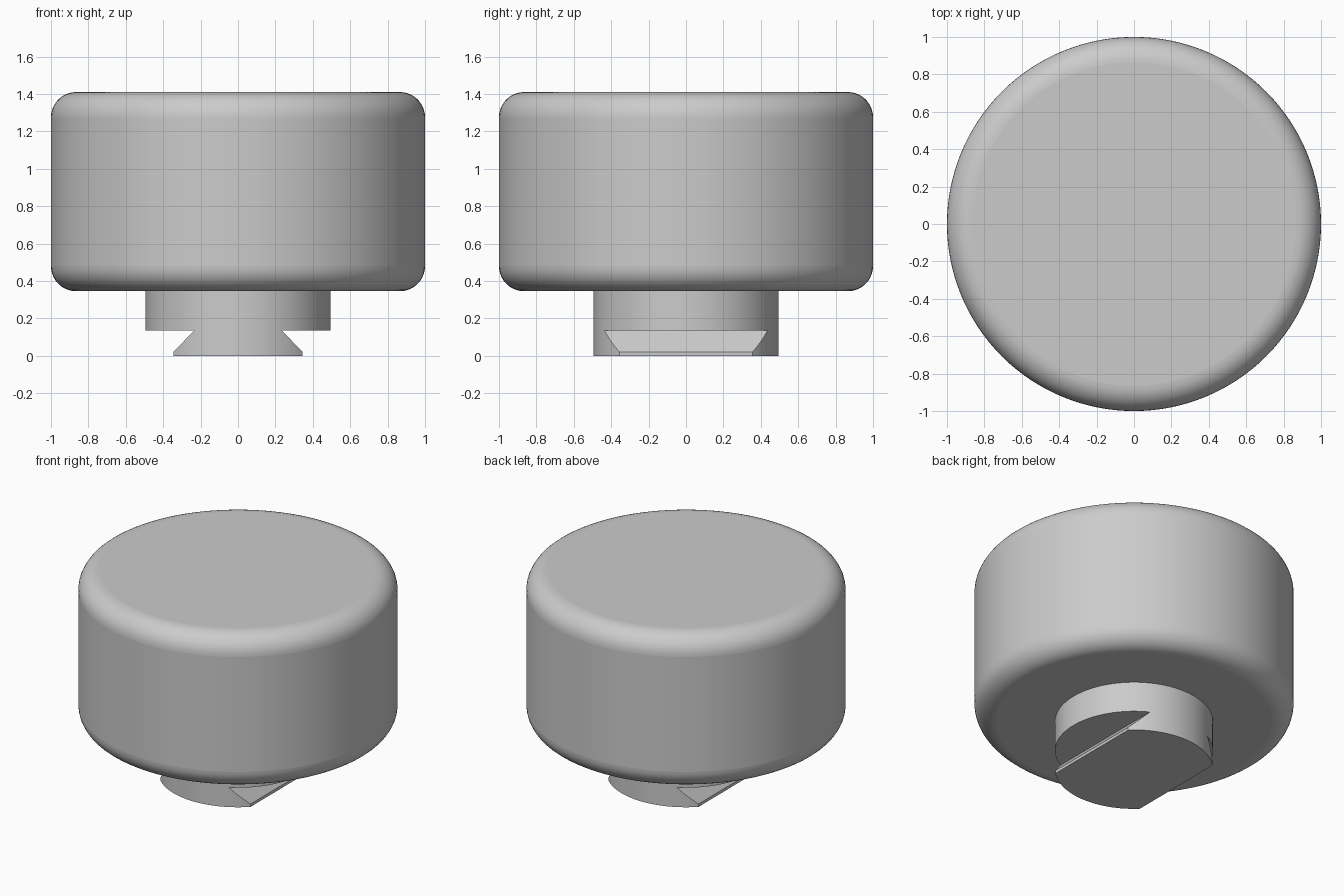
import bpy
import bmesh
import math

if "Cube" in bpy.data.objects:
    bpy.data.objects.remove(bpy.data.objects["Cube"], do_unlink=True)

GREY = (0.6, 0.6, 0.6, 1)
SIDES = 128
grey = bpy.data.materials.new("plain grey")
grey.use_nodes = True
grey.diffuse_color = GREY
grey.node_tree.nodes["Principled BSDF"].inputs["Base Color"].default_value = GREY


def add_object(name, bm):
    bmesh.ops.recalc_face_normals(bm, faces=bm.faces)
    mesh = bpy.data.meshes.new(name)
    bm.to_mesh(mesh)
    bm.free()
    mesh.materials.append(grey)
    obj = bpy.data.objects.new(name, mesh)
    bpy.context.collection.objects.link(obj)
    return obj


def cylinder(name, radius, bottom, top):
    bm = bmesh.new()
    bmesh.ops.create_cone(bm, cap_ends=True, segments=SIDES, radius1=radius,
                          radius2=radius, depth=top - bottom)
    bmesh.ops.translate(bm, verts=bm.verts, vec=(0, 0, (bottom + top) / 2))
    return add_object(name, bm)


def prism(name, profile, half_length):
    # Extrude an x-z outline along y
    bm = bmesh.new()
    face = bm.faces.new([bm.verts.new((x, -half_length, z)) for x, z in profile])
    ext = bmesh.ops.extrude_face_region(bm, geom=[face])
    verts = [v for v in ext["geom"] if isinstance(v, bmesh.types.BMVert)]
    bmesh.ops.translate(bm, verts=verts, vec=(0, 2 * half_length, 0))
    return add_object(name, bm)


def smooth(obj):
    bpy.ops.object.select_all(action="DESELECT")
    obj.select_set(True)
    bpy.context.view_layer.objects.active = obj
    bpy.ops.object.shade_smooth_by_angle(angle=math.radians(30))


# Round body with filleted rims
body = cylinder("knob_body", 1, 0.345, 1.41)
bevel = body.modifiers.new("rim fillet", "BEVEL")
bevel.width = 0.135
bevel.segments = 10
bevel.limit_method = "ANGLE"
bevel.angle_limit = math.radians(40)
smooth(body)

# Stem with a dovetail foot, cut from both sides
stem = cylinder("dovetail_stem", 0.495, 0, 0.36)
smooth(stem)
groove = [(0.235, 0.135), (0.345, 0.02), (0.345, -0.1), (0.7, -0.1), (0.7, 0.135)]
for side, label in ((1, "left"), (-1, "right")):
    cutter = prism(label + "_groove_cutter", [(side * x, z) for x, z in groove], 0.7)
    cutter.hide_render = True
    cutter.hide_set(True)
    cut = stem.modifiers.new(label + " groove", "BOOLEAN")
    cut.operation = "DIFFERENCE"
    cut.solver = "EXACT"
    cut.object = cutter
